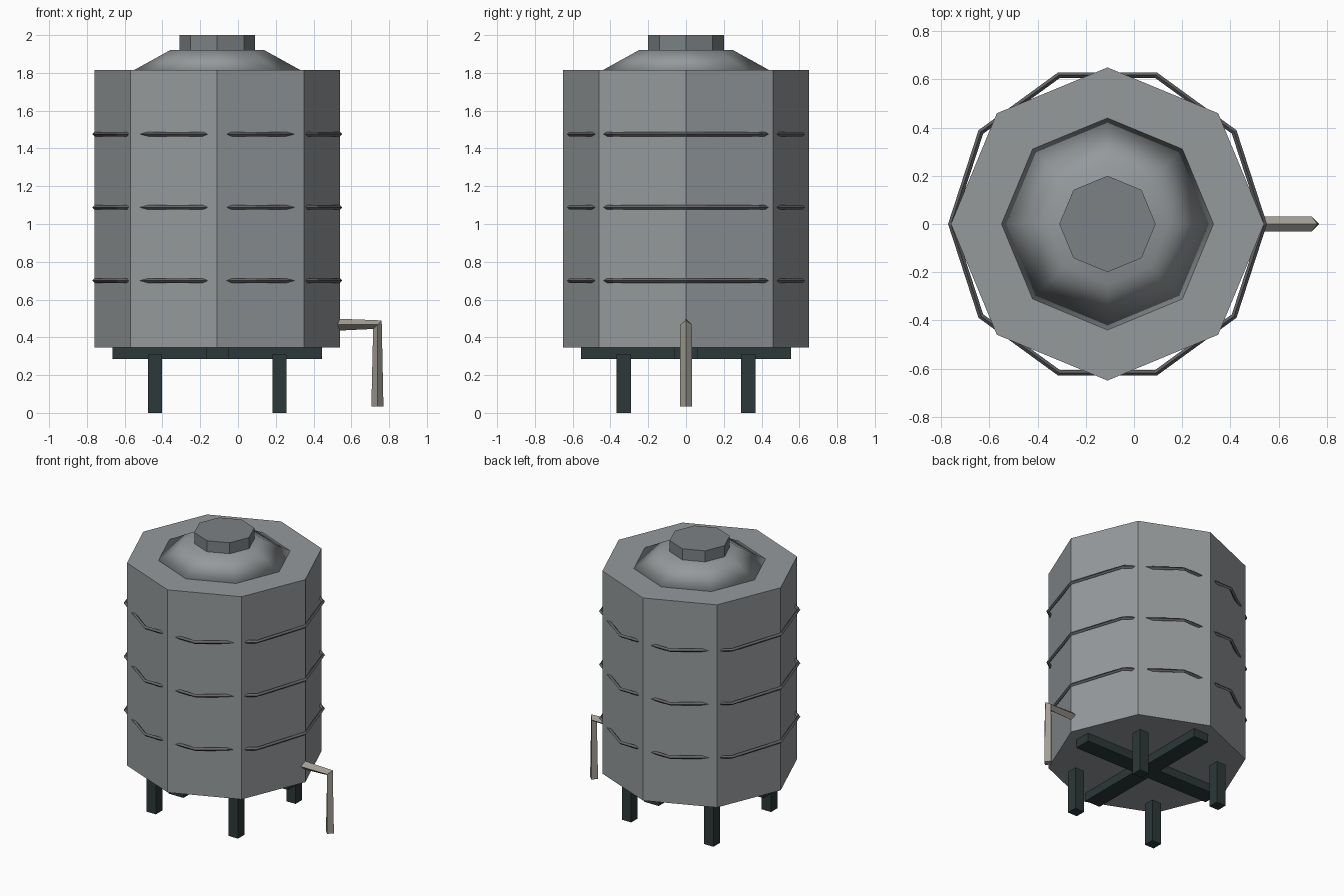
import bpy
from math import pi

if "Cube" in bpy.data.objects:
    bpy.data.objects.remove(bpy.data.objects["Cube"])

CX = -0.11  # tank axis in x


def colour(name, rgb):
    m = bpy.data.materials.new(name)
    m.diffuse_color = (*rgb, 1)
    m.use_nodes = True
    m.node_tree.nodes["Principled BSDF"].inputs["Base Color"].default_value = m.diffuse_color
    return m


STEEL = colour("steel", (0.30, 0.32, 0.33))
CAP = colour("cap_grey", (0.20, 0.22, 0.23))
HOOP = colour("hoop_grey", (0.13, 0.13, 0.14))
IRON = colour("dark_iron", (0.025, 0.04, 0.04))
PIPE = colour("pipe_beige", (0.36, 0.34, 0.30))


def finish(name, mat):
    ob = bpy.context.object
    ob.name = name
    ob.data.materials.append(mat)
    return ob


def frustum(name, r1, r2, z0, z1, mat):
    # octagonal, with corners on the x and y axes
    bpy.ops.mesh.primitive_cone_add(vertices=8, radius1=r1, radius2=r2, depth=z1 - z0,
                                    location=(CX, 0, (z0 + z1) / 2))
    return finish(name, mat)


def box(name, size, loc, mat):
    bpy.ops.mesh.primitive_cube_add(size=1, location=loc)
    ob = finish(name, mat)
    ob.scale = size
    return ob


# Tank body, domed roof and filler cap
frustum("tank_body", 0.65, 0.65, 0.345, 1.815, STEEL)
dome = frustum("dome_roof", 0.458, 0.25, 1.805, 1.92, STEEL)
for p in dome.data.polygons:
    p.use_smooth = True
frustum("filler_cap", 0.20, 0.20, 1.915, 2.0, CAP)

# Ten-sided hoops that poke through the tank faces
for i, z in enumerate((0.70, 1.088, 1.476)):
    bpy.ops.mesh.primitive_torus_add(major_segments=10, minor_segments=4, major_radius=0.65,
                                     minor_radius=0.012, location=(CX, 0, z))
    finish(f"hoop_{i + 1}", HOOP)

# Crossed support beams under the tank
box("beam_x", (1.11, 0.12, 0.06), (CX, 0, 0.315), IRON)
box("beam_y", (0.12, 1.11, 0.06), (CX, 0, 0.315), IRON)

# Four legs
for sx in (-1, 1):
    for sy in (-1, 1):
        side = ("left" if sx < 0 else "right") + ("_front" if sy < 0 else "_back")
        box(f"leg_{side}", (0.075, 0.075, 0.31), (CX + sx * 0.33, sy * 0.33, 0.155), IRON)

# Drain pipe: four-sided sweep along a bent path
curve = bpy.data.curves.new("drain_pipe", "CURVE")
curve.dimensions = "3D"
curve.bevel_depth = 0.032
curve.bevel_resolution = 0
curve.use_fill_caps = True
path = [(0.52, 0, 0.467), (0.738, 0, 0.467), (0.738, 0, 0.035)]
sp = curve.splines.new("POLY")
sp.points.add(len(path) - 1)
for pt, co in zip(sp.points, path):
    pt.co = (*co, 1)
sp.use_smooth = False
pipe = bpy.data.objects.new("drain_pipe", curve)
bpy.context.collection.objects.link(pipe)
curve.materials.append(PIPE)
